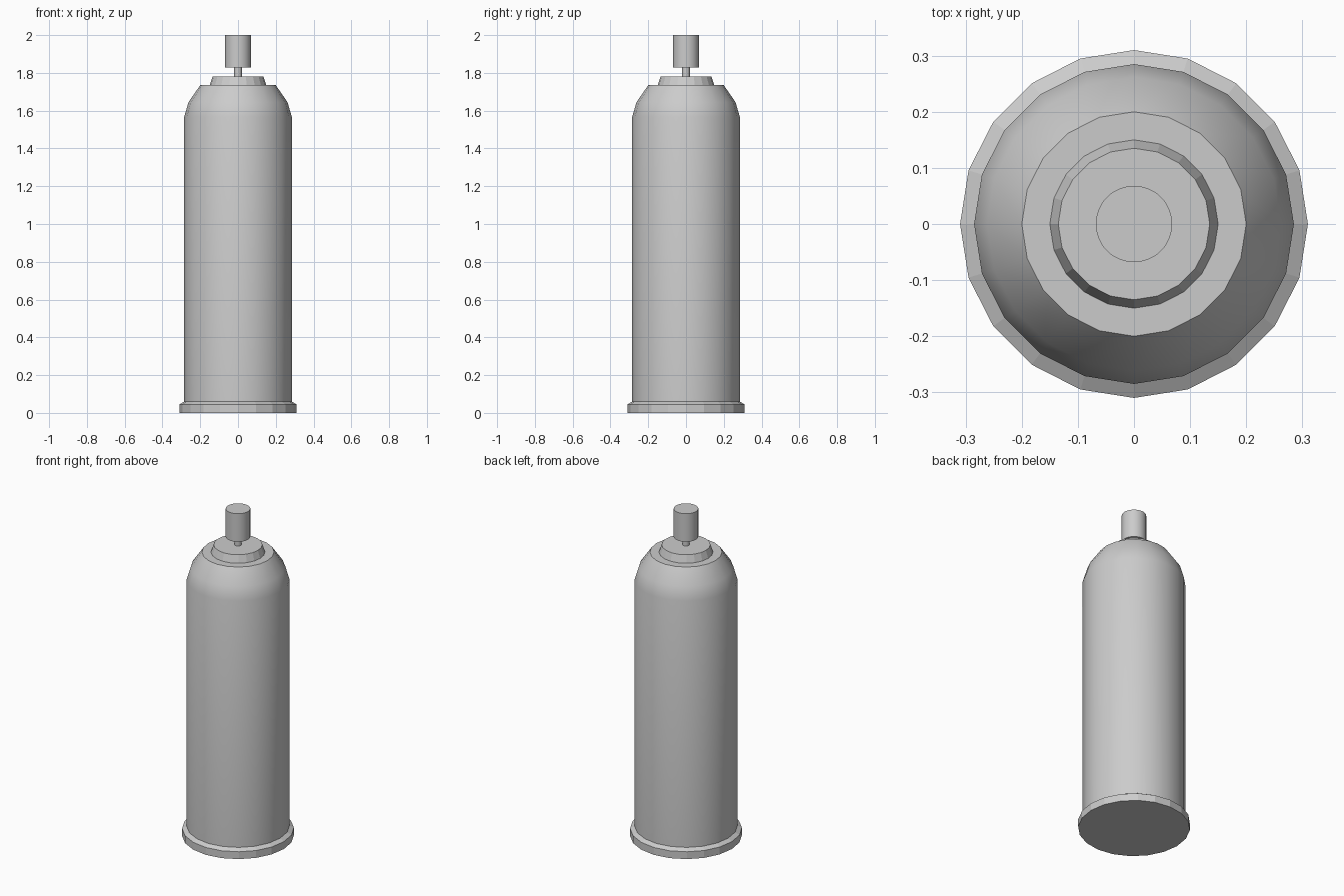
import bpy, bmesh
from math import cos, sin, pi, radians

if "Cube" in bpy.data.objects:
    bpy.data.objects.remove(bpy.data.objects["Cube"])


def lathe(name, profile, sides, smooth=True):
    """Spin (radius, z) points about z and cap both ends."""
    bm = bmesh.new()
    rings = [[bm.verts.new((r * cos(2 * pi * i / sides), r * sin(2 * pi * i / sides), z))
              for i in range(sides)] for r, z in profile]
    for a, b in zip(rings, rings[1:]):
        for i in range(sides):
            j = (i + 1) % sides
            bm.faces.new((a[i], a[j], b[j], b[i]))
    bm.faces.new(rings[0][::-1])
    bm.faces.new(rings[-1])
    mesh = bpy.data.meshes.new(name)
    bm.to_mesh(mesh)
    bm.free()
    obj = bpy.data.objects.new(name, mesh)
    bpy.context.collection.objects.link(obj)
    if smooth:
        bpy.ops.object.select_all(action='DESELECT')
        obj.select_set(True)
        bpy.context.view_layer.objects.active = obj
        bpy.ops.object.shade_smooth_by_angle(angle=radians(35))
    return obj


# Flat-shaded rim at the foot, chamfered towards the can
lathe("base_rim", [(0.31, 0), (0.31, 0.045), (0.285, 0.06)], 20, smooth=False)

# Can body with rounded shoulder
lathe("can_body", [(0.285, 0.06), (0.285, 1.567), (0.262, 1.645), (0.2, 1.735)], 20)

# Tapered valve collar
lathe("valve_collar", [(0.15, 1.735), (0.135, 1.78)], 20, smooth=False)

# Thin stem and spray button
lathe("valve_stem", [(0.02, 1.78), (0.02, 1.83)], 32)
lathe("spray_button", [(0.068, 1.828), (0.068, 2.0)], 48)
